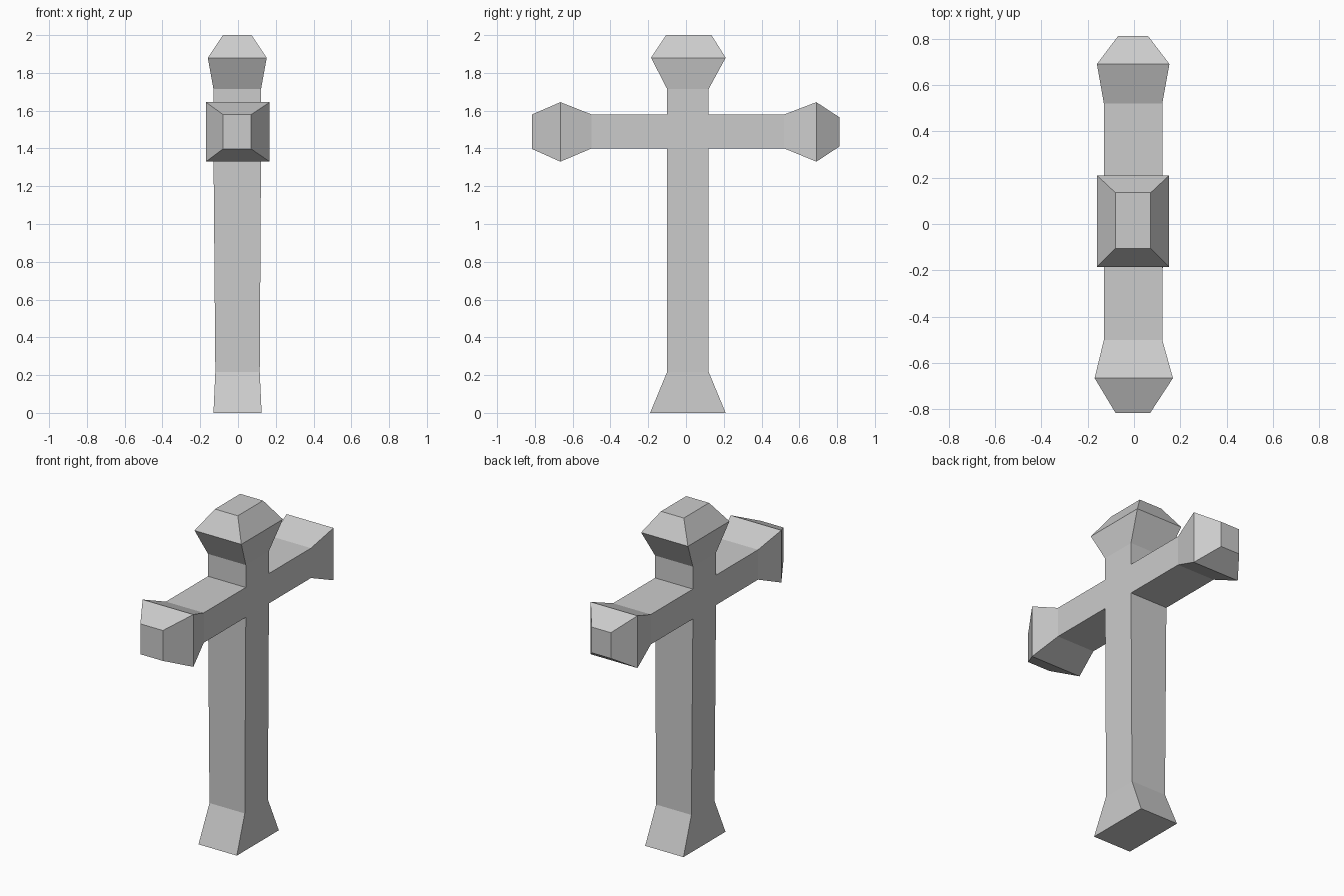
import bpy
import bmesh

if "Cube" in bpy.data.objects:
    bpy.data.objects.remove(bpy.data.objects["Cube"])

X0, X1 = -0.13, 0.122          # shaft width
Y0, Y1 = -0.10, 0.12           # shaft depth
Z0, Z1 = 1.40, 1.58            # crossbar height


def loft(bm, sections, to_point, open_start=False, gap=None):
    """Skin rectangles (t, a0, a1, b0, b1); gap = segment left open on its b sides."""
    rings = []
    for t, a0, a1, b0, b1 in sections:
        corners = ((a0, b0), (a1, b0), (a1, b1), (a0, b1))
        rings.append([bm.verts.new(to_point(t, a, b)) for a, b in corners])
    for s, (lo, hi) in enumerate(zip(rings, rings[1:])):
        for i in range(4):
            if s == gap and i in (0, 2):
                continue
            j = (i + 1) % 4
            bm.faces.new((lo[i], lo[j], hi[j], hi[i]))
    if not open_start:
        bm.faces.new(rings[0])
    bm.faces.new(rings[-1])


bm = bmesh.new()

# Upright with flared foot and faceted head, open where the arms join
loft(bm, [
    (0.00, -0.13, 0.125, -0.19, 0.21),
    (0.217, -0.12, 0.115, Y0, Y1),
    (Z0, X0, X1, Y0, Y1),
    (Z1, X0, X1, Y0, Y1),
    (1.715, X0, X1, Y0, Y1),
    (1.88, -0.16, 0.152, -0.185, 0.21),
    (2.00, -0.08, 0.072, -0.105, 0.135),
], lambda t, a, b: (a, b, t), gap=2)

# Two arms with faceted ends
arms = [
    [(Y0, X0, X1, Z0, Z1),
     (-0.50, X0, X1, Z0, Z1),
     (-0.665, -0.17, 0.168, 1.33, 1.645),
     (-0.815, -0.08, 0.07, 1.397, 1.58)],
    [(Y1, X0, X1, Z0, Z1),
     (0.52, X0, X1, Z0, Z1),
     (0.69, -0.16, 0.153, 1.33, 1.645),
     (0.812, -0.068, 0.06, 1.41, 1.565)],
]
for arm in arms:
    loft(bm, arm, lambda t, a, b: (a, t, b), open_start=True)

bmesh.ops.remove_doubles(bm, verts=bm.verts, dist=1e-4)
bmesh.ops.recalc_face_normals(bm, faces=bm.faces)

mesh = bpy.data.meshes.new("stone_cross")
bm.to_mesh(mesh)
bm.free()
bpy.context.collection.objects.link(bpy.data.objects.new("stone_cross", mesh))
